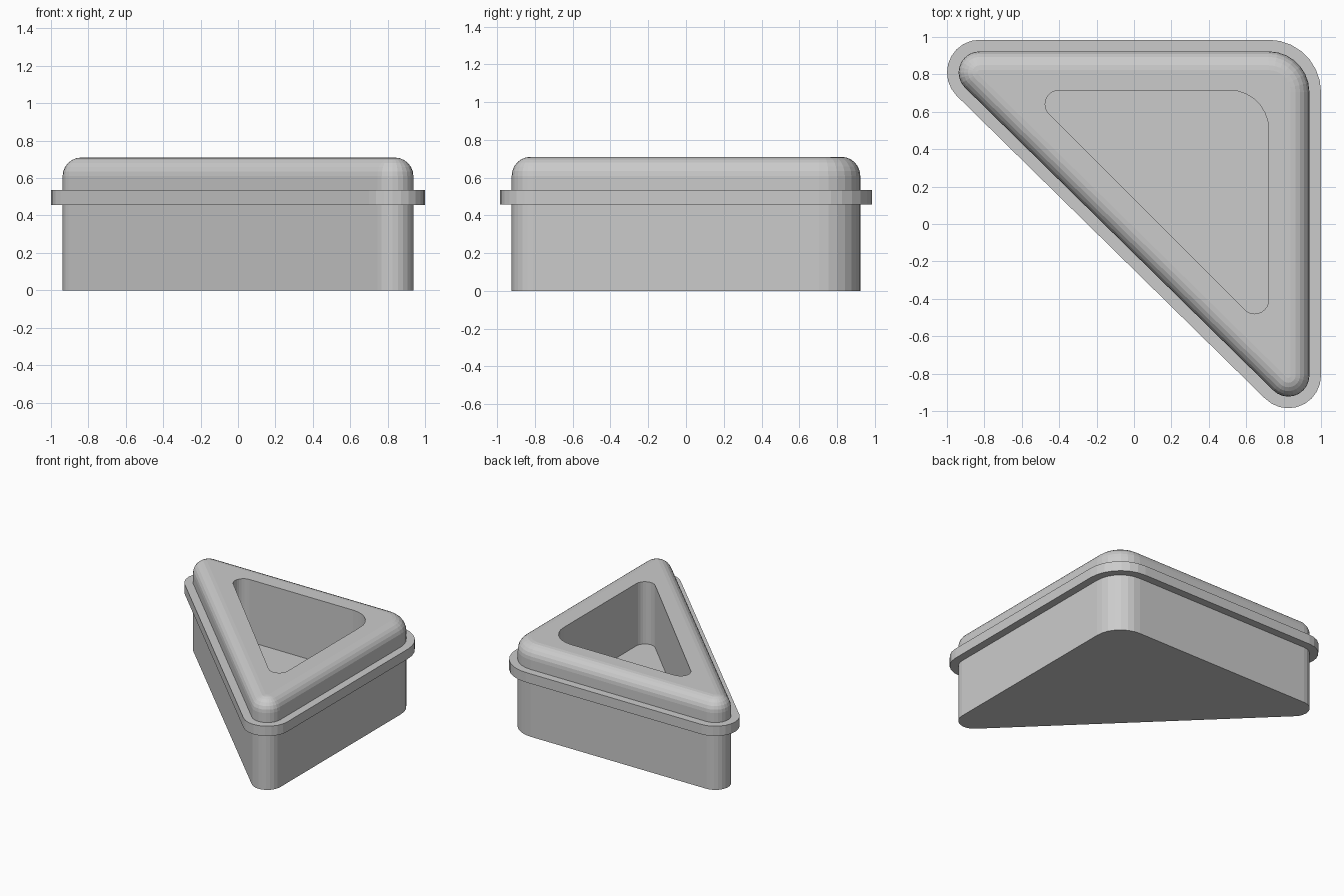
import bpy, bmesh
from math import sin, cos, pi, radians

if "Cube" in bpy.data.objects:
    bpy.data.objects.remove(bpy.data.objects["Cube"])

grey = bpy.data.materials.new("plain grey")
grey.use_nodes = True
grey.diffuse_color = (0.6, 0.6, 0.6, 1)
grey.node_tree.nodes["Principled BSDF"].inputs["Base Color"].default_value = (0.6, 0.6, 0.6, 1)

# Corner arcs: centre x, centre y, radius, start angle, end angle, segments
OUTER = [(0.72, 0.705, 0.28, 0, 90, 7),
         (-0.825, 0.81, 0.175, 90, 225, 9),
         (0.825, -0.81, 0.175, 225, 360, 9)]
HOLE = [(0.51, 0.505, 0.21, 0, 90, 7),
        (-0.40, 0.64, 0.075, 90, 225, 9),
        (0.645, -0.405, 0.075, 225, 360, 9)]


def rounded_triangle(corners, offset, z):
    """Outline of a triangle with rounded corners, grown by offset."""
    points = []
    for cx, cy, r, start, end, n in corners:
        for i in range(n + 1):
            a = radians(start + (end - start) * i / n)
            points.append((cx + (r + offset) * cos(a), cy + (r + offset) * sin(a), z))
    return points


def loft(name, sections, closed=False):
    """Skin the sections in order; cap the ends or join last to first."""
    bm = bmesh.new()
    loops = [[bm.verts.new(p) for p in s] for s in sections]
    pairs = list(zip(loops, loops[1:]))
    if closed:
        pairs.append((loops[-1], loops[0]))
    else:
        bm.faces.new(loops[0])
        bm.faces.new(loops[-1])
    n = len(loops[0])
    for low, high in pairs:
        for i in range(n):
            j = (i + 1) % n
            bm.faces.new((low[i], low[j], high[j], high[i]))
    bmesh.ops.recalc_face_normals(bm, faces=bm.faces)
    mesh = bpy.data.meshes.new(name)
    bm.to_mesh(mesh)
    bm.free()
    mesh.materials.append(grey)
    obj = bpy.data.objects.new(name, mesh)
    bpy.context.collection.objects.link(obj)
    return obj


# Container: straight wall, rounded top edge, then the hollow and its floor
WALL, FILLET, TOP, FLOOR = -0.062, 0.10, 0.71, 0.215
sections = [rounded_triangle(OUTER, WALL, 0)]
STEPS = 6
for k in range(STEPS + 1):
    a = pi / 2 * k / STEPS
    sections.append(rounded_triangle(OUTER, WALL - FILLET * (1 - cos(a)),
                                     TOP - FILLET * (1 - sin(a))))
sections.append(rounded_triangle(HOLE, 0, TOP))
sections.append(rounded_triangle(HOLE, 0, FLOOR))
loft("container_body", sections)

# Flange around the wall, its inner side buried in the body
loft("flange", [rounded_triangle(OUTER, d, z) for d, z in
                ((0, 0.457), (0, 0.535), (-0.08, 0.535), (-0.08, 0.457))], closed=True)
